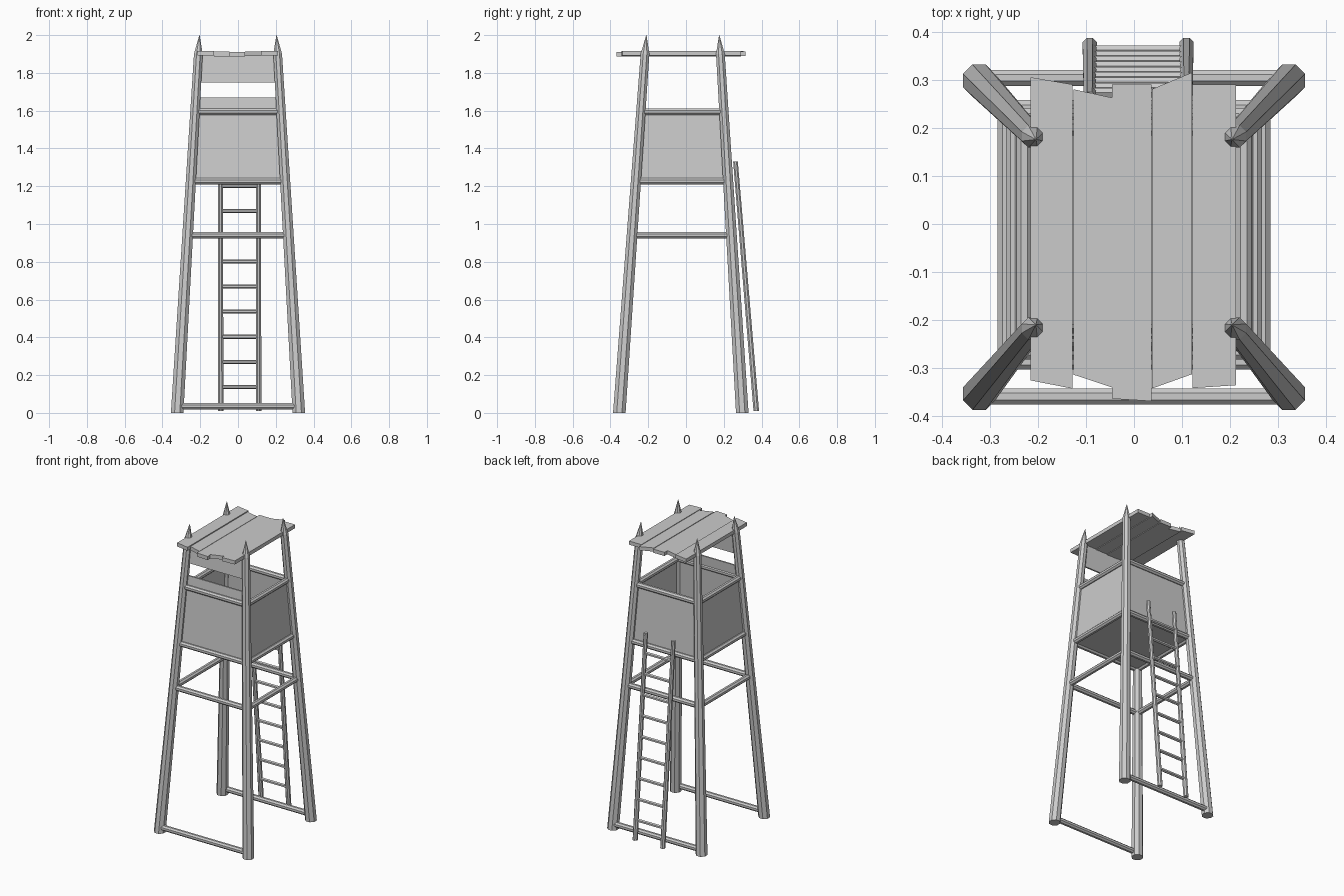
import bpy, bmesh
from mathutils import Vector
from math import cos, sin, pi

if "Cube" in bpy.data.objects:
    bpy.data.objects.remove(bpy.data.objects["Cube"])


def finish(bm, name):
    bmesh.ops.recalc_face_normals(bm, faces=bm.faces)
    me = bpy.data.meshes.new(name)
    bm.to_mesh(me)
    bm.free()
    ob = bpy.data.objects.new(name, me)
    bpy.context.collection.objects.link(ob)
    return ob


def rod(name, pts, radii, axis, sides=8):
    """Low-poly pole through pts; rings lie square to the given axis (0, 1, 2)."""
    bm = bmesh.new()
    u, v = [i for i in range(3) if i != axis]
    rings = []
    for p, r in zip(pts, radii):
        ring = []
        for k in range(sides):
            a = 2 * pi * (k + 0.5) / sides
            q = Vector(p)
            q[u] += r * cos(a)
            q[v] += r * sin(a)
            ring.append(bm.verts.new(q))
        rings.append(ring)
    for a, b in zip(rings, rings[1:]):
        for k in range(sides):
            j = (k + 1) % sides
            bm.faces.new((a[k], a[j], b[j], b[k]))
    bm.faces.new(rings[0])
    bm.faces.new(rings[-1])
    return finish(bm, name)


def slab(name, corners, offset):
    """Four-cornered board, extruded by offset."""
    bm = bmesh.new()
    f = bm.faces.new([bm.verts.new(c) for c in corners])
    new = bmesh.ops.extrude_face_region(bm, geom=[f])["geom"]
    bmesh.ops.translate(bm, vec=offset,
                        verts=[g for g in new if isinstance(g, bmesh.types.BMVert)])
    return finish(bm, name)


def leg(sx, sy, z):
    """Centre of a leaning leg at height z."""
    t = z / 1.9
    y = -0.353 + 0.136 * t if sy < 0 else 0.298 - 0.116 * t
    return Vector((sx * (0.322 - 0.112 * t), y, z))


# Legs with sharpened tips
for sx in (-1, 1):
    for sy in (-1, 1):
        tip = leg(sx, sy, 2.0)
        rod("leg", [leg(sx, sy, 0), leg(sx, sy, 1.9), tip], [0.036, 0.025, 0.001], 2)

# Cross rails: bottom pair front and back, then full rings
for sy in (-1, 1):
    off = Vector((0, 0.008 * sy, 0))
    rod("bottom_rail", [leg(-1, sy, 0.035) + off, leg(1, sy, 0.035) + off], [0.018] * 2, 0)
for z in (0.94, 1.227, 1.595):
    for s in (-1, 1):
        rod("cross_rail", [leg(-1, s, z), leg(1, s, z)], [0.018] * 2, 0)
        rod("side_rail", [leg(s, -1, z), leg(s, 1, z)], [0.018] * 2, 1)


# Cabin walls follow the lean of the legs
def wall(name, a, b, z0, z1, offset):
    slab(name, [leg(*a, z0), leg(*b, z0), leg(*b, z1), leg(*a, z1)], offset)


wall("front_wall", (-1, -1), (1, -1), 1.227, 1.67, (0, 0.01, 0))
wall("front_header", (-1, -1), (1, -1), 1.75, 1.895, (0, 0.01, 0))
wall("back_wall", (-1, 1), (1, 1), 1.227, 1.595, (0, -0.01, 0))
for s in (-1, 1):
    wall("side_wall", (s, -1), (s, 1), 1.227, 1.595, (-0.01 * s, 0, 0))

# Cabin floor
slab("floor", [leg(-1, -1, 1.22), leg(1, -1, 1.22), leg(1, 1, 1.22), leg(-1, 1, 1.22)],
     (0, 0, 0.015))

# Roof planks: x left, x right, front y left/right, back y left/right, z
planks = [
    (-0.215, -0.128, -0.325, -0.342, 0.305, 0.290, 1.893),
    (-0.126, -0.044, -0.313, -0.340, 0.280, 0.262, 1.888),
    (-0.046, 0.036, -0.363, -0.368, 0.290, 0.290, 1.886),
    (0.037, 0.121, -0.342, -0.312, 0.280, 0.315, 1.889),
    (0.122, 0.212, -0.341, -0.335, 0.290, 0.290, 1.892),
]
for xl, xr, fl, fr, bl, br, z in planks:
    slab("roof_plank", [(xl, fl, z), (xr, fr, z), (xr, br, z), (xl, bl, z)], (0, 0, 0.024))


# Ladder leaning on the back
def ladder(x, z):
    return Vector((x, 0.372 - 0.11 * (z - 0.01) / 1.32, z))


for x in (-0.092, 0.109):
    rod("ladder_pole", [ladder(x, 0.01), ladder(x, 1.33)], [0.016, 0.0135], 2)
for i in range(9):
    z = 0.137 + 0.133 * i
    rod("ladder_rung", [ladder(-0.092, z), ladder(0.109, z)], [0.011] * 2, 0, 6)
